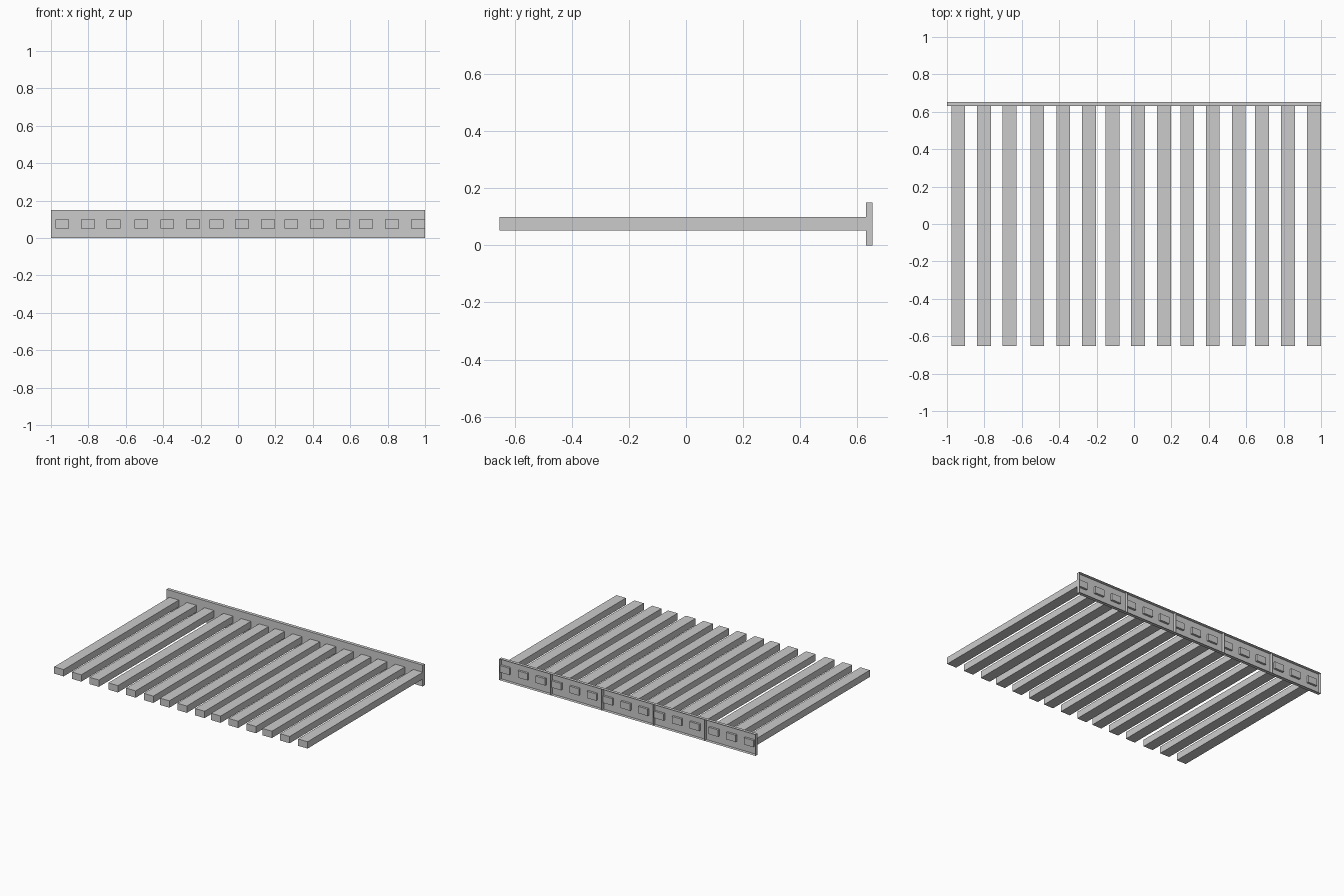
import bpy, bmesh

if "Cube" in bpy.data.objects:
    bpy.data.objects.remove(bpy.data.objects["Cube"])

Y0, Y1, YF = -0.653, 0.653, 0.63


def box(name, lo, hi, open_back=False):
    bm = bmesh.new()
    bmesh.ops.create_cube(bm, size=1)
    for v in bm.verts:
        v.co = [(a + b) / 2 + c * (b - a) for a, b, c in zip(lo, hi, v.co)]
    if open_back:
        back = [f for f in bm.faces if f.normal.y > 0.9]
        bmesh.ops.delete(bm, geom=back, context='FACES_ONLY')
    me = bpy.data.meshes.new(name)
    bm.to_mesh(me)
    bm.free()
    ob = bpy.data.objects.new(name, me)
    bpy.context.collection.objects.link(ob)
    return ob


# Back rail: five open-backed panels side by side
for i in range(5):
    x = -1 + 0.4 * i
    box(f"rail_panel_{i + 1}", (x, YF, 0), (x + 0.4, Y1, 0.15), True)

# Slats: three per panel, running forward from the rail
centres = [-0.940, -0.802, -0.665, -0.517, -0.378, -0.240, -0.115, 0.021,
           0.160, 0.285, 0.421, 0.560, 0.685, 0.823, 0.963]
for i, x in enumerate(centres):
    box(f"slat_{i + 1}", (x - 0.037, Y0, 0.052), (x + 0.037, Y1 - 0.008, 0.1))
